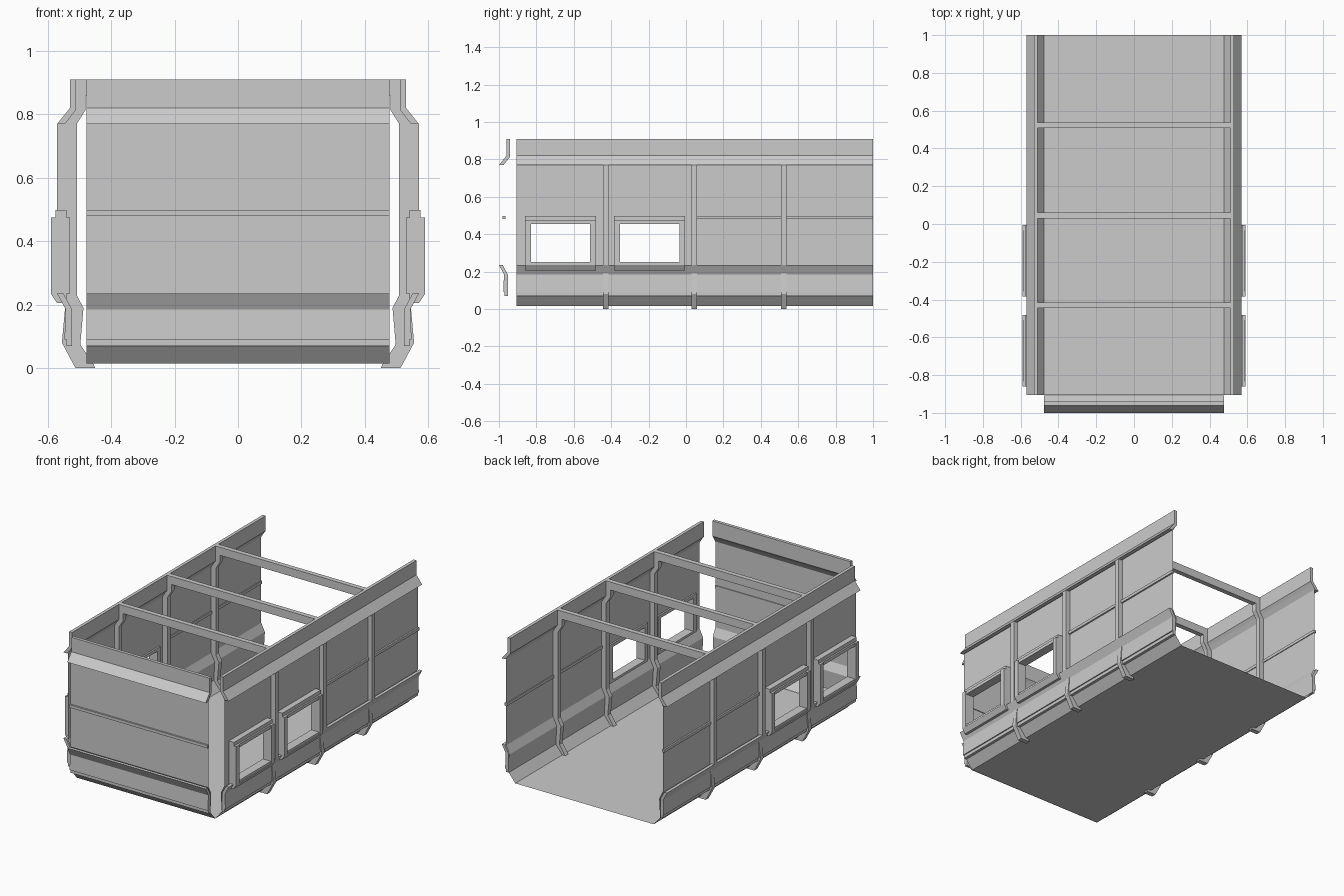
import bpy, bmesh

if "Cube" in bpy.data.objects:
    bpy.data.objects.remove(bpy.data.objects["Cube"])

Y0, Y1 = -0.905, 1.0     # side wall ends
HALF = 0.477             # half width of floor and front wall
SHIFT = 0.43             # the front wall repeats the side profile, moved outward

# Profile points are (u, z), u being the distance outward; t runs along the wall
PLACES = {
    "right": lambda u, t, z: (u, t, z),
    "left": lambda u, t, z: (-u, t, z),
    "front": lambda u, t, z: (t, -(u + SHIFT), z),
}


def finish(name, bm):
    bmesh.ops.recalc_face_normals(bm, faces=bm.faces)
    me = bpy.data.meshes.new(name)
    bm.to_mesh(me)
    bm.free()
    ob = bpy.data.objects.new(name, me)
    bpy.context.collection.objects.link(ob)
    return ob


def prism(name, profile, t0, t1, side):
    """Closed profile extruded along a wall."""
    bm = bmesh.new()
    place = PLACES[side]
    a = [bm.verts.new(place(u, t0, z)) for u, z in profile]
    b = [bm.verts.new(place(u, t1, z)) for u, z in profile]
    bm.faces.new(a)
    bm.faces.new(b[::-1])
    n = len(profile)
    for i in range(n):
        j = (i + 1) % n
        bm.faces.new((a[i], a[j], b[j], b[i]))
    return finish(f"{side}_{name}", bm)


def rect(u0, u1, z0, z1):
    return [(u0, z0), (u1, z0), (u1, z1), (u0, z1)]


def sheet(name, profile, ts, side, holes=()):
    """Thin wall skin; grid cells inside a hole (t0, t1, z0, z1) are left open."""
    bm = bmesh.new()
    grid = [[bm.verts.new(PLACES[side](u, t, z)) for u, z in profile] for t in ts]
    for i in range(len(ts) - 1):
        tm = (ts[i] + ts[i + 1]) / 2
        for k in range(len(profile) - 1):
            zm = (profile[k][1] + profile[k + 1][1]) / 2
            if any(h[0] < tm < h[1] and h[2] < zm < h[3] for h in holes):
                continue
            bm.faces.new((grid[i][k], grid[i + 1][k], grid[i + 1][k + 1], grid[i][k + 1]))
    return finish(f"{side}_{name}", bm)


WALL = [(.477, .015), (.522, .07), (.515, .185), (.54, .235), (.54, .25),
        (.54, .455), (.54, .77), (.51, .82), (.51, .91)]
TOP_TRIM = [(.53, .91), (.51, .91), (.51, .815), (.545, .77), (.57, .77), (.53, .82)]
MID_TRIM = rect(.535, .55, .48, .498)
LOW_TRIM = [(.57, .235), (.55, .235), (.523, .185), (.523, .07), (.54, .07),
            (.54, .09), (.547, .09), (.543, .185)]
RIB = [(.48, .91), (.48, .815), (.508, .77), (.508, .23), (.487, .19), (.497, .075),
       (.455, .012), (.45, 0), (.512, 0), (.555, .08), (.545, .19), (.57, .235),
       (.57, .77), (.53, .82), (.53, .91)]
RIB_Y = (-.43, .045, .522)
WINDOWS = ((-.83, -.512), (-.354, -.036))
WZ0, WZ1 = .25, .455

# Floor
bm = bmesh.new()
bm.faces.new([bm.verts.new(p) for p in ((-HALF, Y0, .015), (HALF, Y0, .015),
                                        (HALF, Y1, .015), (-HALF, Y1, .015))])
finish("floor", bm)

# Front wall with its trims
sheet("wall", WALL, [-HALF, HALF], "front")
for label, prof in (("top_trim", TOP_TRIM), ("middle_trim", MID_TRIM), ("lower_trim", LOW_TRIM)):
    prism(label, prof, -HALF, HALF, "front")

for side in ("right", "left"):
    # Side wall with window openings, and long trims
    ts = [Y0] + [t for w in WINDOWS for t in w] + [Y1]
    sheet("wall", WALL, ts, side, [(a, b, WZ0, WZ1) for a, b in WINDOWS])
    prism("top_trim", TOP_TRIM, Y0, Y1, side)
    prism("lower_trim", LOW_TRIM, Y0, Y1, side)
    prism("middle_trim", MID_TRIM, RIB_Y[1], Y1, side)

    # Ribs
    for i, y in enumerate(RIB_Y):
        prism(f"rib_{i + 1}", RIB, y - .015, y + .015, side)

    # Window frames: jambs, rails, sloped sill and head
    for i, (a, b) in enumerate(WINDOWS):
        n = f"window_{i + 1}"
        o0, o1 = a - .03, b + .03
        prism(n + "_jamb_front", rect(.53, .59, .235, .475), o0, a, side)
        prism(n + "_jamb_back", rect(.53, .59, .235, .475), b, o1, side)
        prism(n + "_rail_bottom", rect(.53, .585, .235, WZ0), a, b, side)
        prism(n + "_rail_top", rect(.53, .585, WZ1, .475), a, b, side)
        prism(n + "_sill", [(.54, .205), (.57, .205), (.59, .235), (.54, .235)], o0, o1, side)
        prism(n + "_head", rect(.54, .575, .475, .498), o0, o1, side)

# Roof beams joining the ribs
for i, y in enumerate(RIB_Y):
    prism(f"roof_beam_{i + 1}", rect(-.48, .48, .86, .91), y - .015, y + .015, "right")
